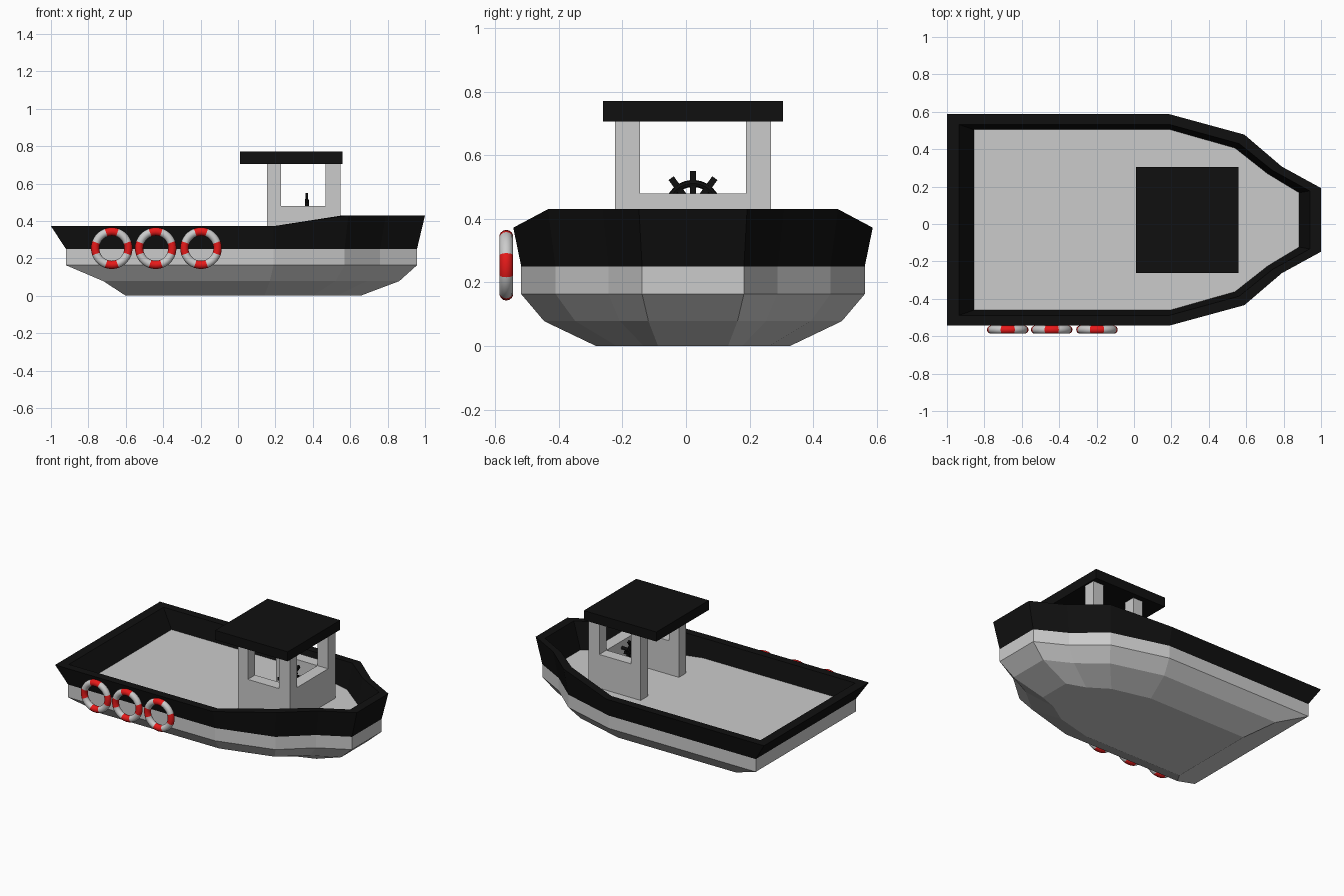
import bpy, bmesh, math
from mathutils import Matrix, Vector

if "Cube" in bpy.data.objects:
    bpy.data.objects.remove(bpy.data.objects["Cube"])

YC = 0.022  # boat centreline (life rings hang on one side only)


def material(name, rgb):
    m = bpy.data.materials.new(name)
    m.diffuse_color = (*rgb, 1)
    m.use_nodes = True
    m.node_tree.nodes["Principled BSDF"].inputs["Base Color"].default_value = m.diffuse_color
    return m


BLACK = material("black_paint", (0.005, 0.005, 0.005))
RED = material("red_band", (0.8, 0.01, 0.01))
WHITE = material("white_band", (0.8, 0.8, 0.8))


def finish(name, bm, mats=()):
    bmesh.ops.recalc_face_normals(bm, faces=bm.faces)
    me = bpy.data.meshes.new(name)
    bm.to_mesh(me)
    bm.free()
    for m in mats:
        me.materials.append(m)
    ob = bpy.data.objects.new(name, me)
    bpy.context.collection.objects.link(ob)
    return ob


def loft(name, levels, closed=False, mats=()):
    """Skin a stack of half outlines, each mirrored across the centreline."""
    bm = bmesh.new()
    rings = []
    for half, z in levels:
        zs = z if isinstance(z, tuple) else (z,) * len(half)
        pts = [(x, y, h) for (x, y), h in zip(half, zs)]
        pts += [(x, -y, h) for x, y, h in reversed(pts)]
        rings.append([bm.verts.new((x, y + YC, h)) for x, y, h in pts])
    pairs = list(zip(rings, rings[1:]))
    if closed:
        pairs.append((rings[-1], rings[0]))
    else:
        bm.faces.new(rings[0])
        bm.faces.new(rings[-1])
    n = len(rings[0])
    for a, b in pairs:
        for i in range(n):
            j = (i + 1) % n
            bm.faces.new((a[i], a[j], b[j], b[i]))
    return finish(name, bm, mats)


def box(name, x0, x1, y0, y1, z0, z1, mats=()):
    bm = bmesh.new()
    mat = Matrix.Translation(((x0 + x1) / 2, (y0 + y1) / 2 + YC, (z0 + z1) / 2))
    mat = mat @ Matrix.Diagonal((x1 - x0, y1 - y0, z1 - z0, 1))
    bmesh.ops.create_cube(bm, size=1, matrix=mat)
    return finish(name, bm, mats)


# Half outlines from stern to bow
keel = [(-0.60, 0.305), (0.14, 0.305), (0.40, 0.24), (0.53, 0.155), (0.655, 0.11)]
bilge = [(-0.72, 0.468), (0.17, 0.468), (0.52, 0.37), (0.69, 0.23), (0.862, 0.14)]
side = [(-0.92, 0.54), (0.19, 0.54), (0.57, 0.432), (0.76, 0.266), (0.957, 0.16)]
rail_out = [(-1.0, 0.565), (0.19, 0.565), (0.59, 0.456), (0.79, 0.285), (1.0, 0.17)]
rail_in = [(-0.935, 0.51), (0.19, 0.51), (0.562, 0.408), (0.74, 0.265), (0.94, 0.155)]
deck_edge = [(-0.855, 0.482), (0.195, 0.482), (0.54, 0.384), (0.714, 0.247), (0.883, 0.145)]
sheer = (0.372, 0.372, 0.43, 0.43, 0.43)

# Hull (its top face is the deck) and black bulwark
loft("hull", [(keel, 0), (bilge, 0.078), (side, 0.163), (side, 0.25)])
loft("bulwark", [(side, 0.25), (rail_out, sheer), (rail_in, sheer), (deck_edge, 0.252)],
     closed=True, mats=[BLACK])

# Wheelhouse: open at the back, windows on the sides and front
SILL, TOP = 0.48, 0.706
for s, tag in ((1, "left"), (-1, "right")):
    y0, y1 = sorted((s * 0.167, s * 0.245))
    box(f"cabin_wall_{tag}", 0.155, 0.548, y0, y1, 0.25, SILL)
    box(f"rear_post_{tag}", 0.155, 0.23, y0, y1, SILL, TOP)
    box(f"front_post_{tag}", 0.467, 0.548, y0, y1, SILL, TOP)
box("cabin_wall_front", 0.467, 0.548, -0.167, 0.167, 0.25, SILL)
box("roof", 0.01, 0.558, -0.283, 0.283, 0.705, 0.77, [BLACK])


def torus(bm, major, minor, n, m, squash=1.0):
    """Torus in the XZ plane around the Y axis."""
    ring = [[bm.verts.new(((major + minor * math.cos(v)) * math.cos(u),
                           squash * minor * math.sin(v),
                           (major + minor * math.cos(v)) * math.sin(u)))
             for v in (2 * math.pi * j / m for j in range(m))]
            for u in (2 * math.pi * i / n for i in range(n))]
    for i in range(n):
        for j in range(m):
            a, b = ring[i], ring[(i + 1) % n]
            k = (j + 1) % m
            bm.faces.new((a[j], b[j], b[k], a[k]))


# Steering wheel with handles, hub and axle
bm = bmesh.new()
torus(bm, 0.078, 0.011, 30, 8)
for i in range(5):
    rot = Matrix.Rotation(math.radians(36 * i), 4, 'Y')
    bmesh.ops.create_cube(bm, size=1, matrix=rot @ Matrix.Diagonal((0.02, 0.015, 0.234, 1)))
bmesh.ops.create_cone(bm, cap_ends=True, segments=16, radius1=0.025, radius2=0.025, depth=0.03,
                      matrix=Matrix.Rotation(math.pi / 2, 4, 'X'))
bmesh.ops.create_cone(bm, cap_ends=True, segments=12, radius1=0.01, radius2=0.01, depth=0.1,
                      matrix=Matrix.Translation((0, -0.05, 0)) @ Matrix.Rotation(math.pi / 2, 4, 'X'))
wheel = finish("steering_wheel", bm, [BLACK])
wheel.location = (0.368, YC, 0.433)
wheel.rotation_euler = (0, 0, math.pi / 2)

# Life rings with red bands on the front side
for k, x in enumerate((-0.675, -0.44, -0.198)):
    bm = bmesh.new()
    torus(bm, 0.089, 0.022, 36, 14)
    for f in bm.faces:
        f.smooth = True
        c = f.calc_center_median()
        a = math.degrees(math.atan2(c.z, c.x)) % 90
        f.material_index = 1 if min(a, 90 - a) < 20 else 0
    ring = finish(f"life_ring_{k + 1}", bm, [WHITE, RED])
    ring.location = (x, -0.565, 0.254)
